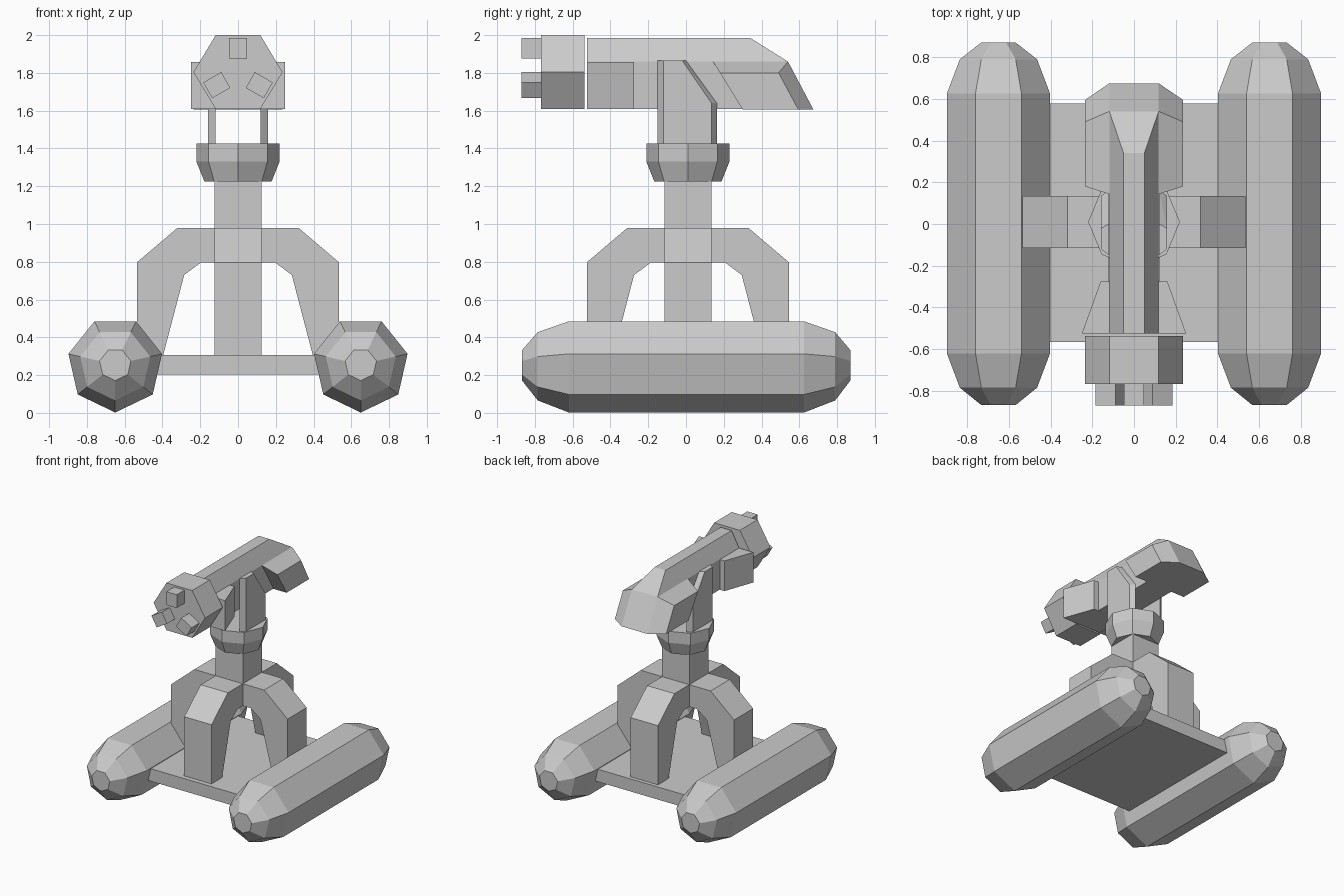
import bpy, bmesh, math
from mathutils import Matrix, Vector

if "Cube" in bpy.data.objects:
    bpy.data.objects.remove(bpy.data.objects["Cube"])

CY = 0.01  # the stand sits slightly behind the middle

grey = bpy.data.materials.new("plain_grey")
grey.diffuse_color = (0.6, 0.6, 0.6, 1)
grey.use_nodes = True
grey.node_tree.nodes["Principled BSDF"].inputs["Base Color"].default_value = grey.diffuse_color


def finish(name, bm):
    bmesh.ops.recalc_face_normals(bm, faces=bm.faces)
    mesh = bpy.data.meshes.new(name)
    bm.to_mesh(mesh)
    bm.free()
    mesh.materials.append(grey)
    obj = bpy.data.objects.new(name, mesh)
    bpy.context.collection.objects.link(obj)
    return obj


def hull(name, points):
    """Convex solid around the points."""
    bm = bmesh.new()
    verts = [bm.verts.new(p) for p in points]
    bmesh.ops.convex_hull(bm, input=verts)
    bmesh.ops.dissolve_limit(bm, angle_limit=0.02, verts=bm.verts, edges=bm.edges)
    return finish(name, bm)


def box(name, x, y, z):
    return hull(name, [(a, b, c) for a in x for b in y for c in z])


def both(points):
    """Points together with their mirror image across x = 0."""
    return [(s * x, y, z) for s in (1, -1) for x, y, z in points]


def rings(name, sides, steps, matrix, turn=0):
    """Stack of (height, radius) rings about local z, capped at both ends."""
    bm = bmesh.new()
    loops = []
    for h, r in steps:
        angles = [turn + i * math.tau / sides for i in range(sides)]
        loops.append([bm.verts.new(matrix @ Vector((r * math.cos(a), r * math.sin(a), h)))
                      for a in angles])
    for a, b in zip(loops, loops[1:]):
        for i in range(sides):
            j = (i + 1) % sides
            bm.faces.new((a[i], a[j], b[j], b[i]))
    bm.faces.new(loops[0])
    bm.faces.new(loops[-1])
    return finish(name, bm)


along_y = Matrix.Rotation(math.pi / 2, 4, 'X')  # local z becomes -y, local y becomes z

# Seven-sided floats with tapered ends
float_steps = [(-0.87, 0.085), (-0.79, 0.19), (-0.625, 0.254),
               (0.62, 0.254), (0.785, 0.19), (0.868, 0.085)]
for side, x in (("left", -0.65), ("right", 0.65)):
    rings(side + "_float", 7, float_steps,
          Matrix.Translation((x, 0, 0.256)) @ along_y, -math.pi / 2)

# Deck between the floats
box("deck", (-0.43, 0.43), (-0.565, 0.577), (0.203, 0.307))

# Four bent legs meeting in a cross
leg = [(0.4, 0.29), (0.535, 0.29), (0.535, 0.797), (0.32, 0.98), (0.125, 0.98),
       (0.125, 0.797), (0.195, 0.797), (0.285, 0.73)]
for i, name in enumerate(("right_leg", "back_leg", "left_leg", "front_leg")):
    bm = bmesh.new()
    face = bm.faces.new([bm.verts.new((x, -0.125, z)) for x, z in leg])
    ext = bmesh.ops.extrude_face_region(bm, geom=[face])
    moved = [v for v in ext["geom"] if isinstance(v, bmesh.types.BMVert)]
    bmesh.ops.translate(bm, verts=moved, vec=(0, 0.25, 0))
    bm.transform(Matrix.Translation((0, CY, 0)) @ Matrix.Rotation(i * math.pi / 2, 4, 'Z'))
    finish(name, bm)

# Post and octagonal collar
box("post", (-0.125, 0.125), (CY - 0.125, CY + 0.125), (0.797, 1.24))
rings("collar", 8, [(1.225, 0.178), (1.33, 0.22), (1.425, 0.22)],
      Matrix.Translation((0, CY, 0)))

# Fork arms, bevelled towards the outside
inner = [(-0.15, 1.42), (-0.15, 1.865), (0.0, 1.865), (0.163, 1.64), (0.163, 1.42)]
outer = [(-0.12, 1.42), (-0.12, 1.865), (-0.02, 1.865), (0.135, 1.64), (0.135, 1.42)]
for side, s in (("left", -1), ("right", 1)):
    hull(side + "_fork_arm", [(s * 0.12, y, z) for y, z in inner]
         + [(s * 0.158, y, z) for y, z in outer])

# Gun body with a chamfered top ridge
hull("gun_body", both([(0.118, -0.525, 1.61), (0.118, 0.6, 1.61),
                       (0.118, -0.525, 1.86), (0.118, 0.54, 1.86),
                       (0.05, -0.525, 1.985), (0.05, 0.34, 1.985)]))

# Flared cheek blocks behind the muzzle
for side, s in (("left", -1), ("right", 1)):
    hull(side + "_cheek", [(s * x, y, z) for z in (1.608, 1.858)
                           for x, y in ((0.1, -0.525), (0.25, -0.525),
                                        (0.16, -0.275), (0.1, -0.275))])

# Slanted tail
hull("tail", both([(0.235, 0.3, 1.605), (0.235, 0.595, 1.605), (0.118, 0.675, 1.605),
                   (0.235, 0.18, 1.8), (0.235, 0.49, 1.8),
                   (0.118, 0.143, 1.86), (0.118, 0.54, 1.86)]))

# Hexagonal muzzle block and three square barrels
rings("muzzle_block", 6, [(0.537, 0.236), (0.768, 0.236)],
      Matrix.Translation((0, 0, 1.804)) @ Matrix.Diagonal((1, 1, 0.958, 1)) @ along_y)
for i in range(3):
    barrel = box("barrel_%d" % (i + 1), (-0.048, 0.048), (-0.87, -0.768), (0.075, 0.185))
    barrel.data.transform(Matrix.Translation((0, 0, 1.8))
                          @ Matrix.Rotation(i * math.tau / 3, 4, 'Y'))
